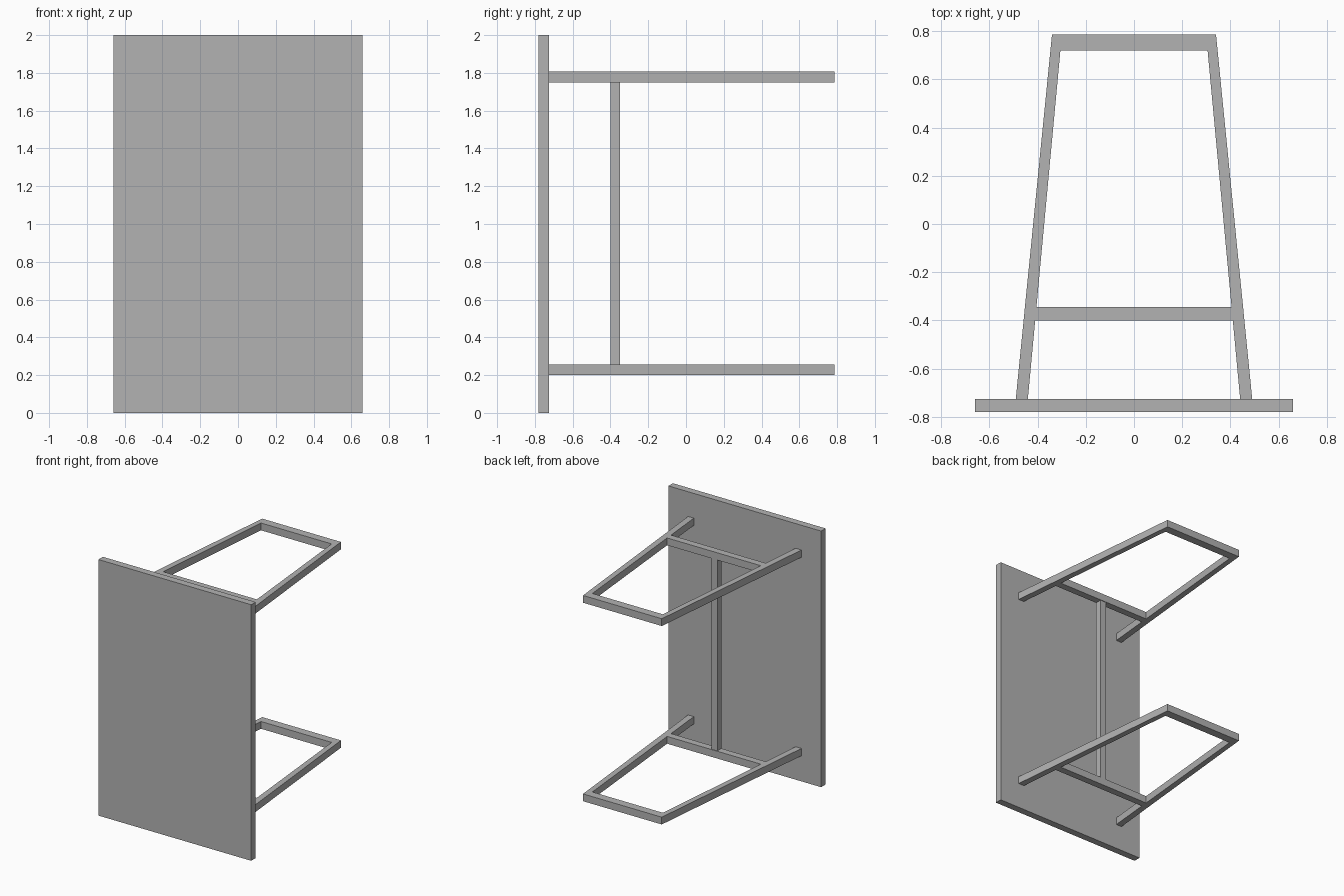
import bpy
import bmesh

cube = bpy.data.objects.get("Cube")
if cube:
    bpy.data.objects.remove(cube, do_unlink=True)

grey = bpy.data.materials.new("plain grey")
grey.use_nodes = True
colour = (0.45, 0.45, 0.45, 1)
grey.diffuse_color = colour
grey.node_tree.nodes["Principled BSDF"].inputs["Base Color"].default_value = colour


def prism(name, outline, z0, z1):
    """Extrude a flat (x, y) outline from z0 up to z1."""
    bm = bmesh.new()
    face = bm.faces.new([bm.verts.new((x, y, z0)) for x, y in outline])
    top = bmesh.ops.extrude_face_region(bm, geom=[face])["geom"]
    bmesh.ops.translate(bm, vec=(0, 0, z1 - z0),
                        verts=[v for v in top if isinstance(v, bmesh.types.BMVert)])
    bmesh.ops.recalc_face_normals(bm, faces=bm.faces)
    mesh = bpy.data.meshes.new(name)
    bm.to_mesh(mesh)
    bm.free()
    mesh.materials.append(grey)
    obj = bpy.data.objects.new(name, mesh)
    bpy.context.collection.objects.link(obj)
    return obj


def box(x, y0, y1):
    return [(-x, y0), (x, y0), (x, y1), (-x, y1)]


# Upright board
prism("table_top", box(0.66, -0.78, -0.725), 0, 2)

# Two tapered leg frames, each with a crossbar
half = [(0.44, -0.725), (0.49, -0.725), (0.34, 0.785), (0.305, 0.72)]
frame = [half[0], half[1], half[2]]
frame += [(-x, y) for x, y in reversed(frame)]
frame += [(-half[3][0], half[3][1]), half[3]]
crossbar = [(-0.413, -0.40), (0.413, -0.40), (0.407, -0.345), (-0.407, -0.345)]
for side, z in (("lower", 0.2), ("upper", 1.75)):
    prism(side + "_leg_frame", frame, z, z + 0.057)
    prism(side + "_crossbar", crossbar, z, z + 0.057)

# Stretcher joining the crossbars
prism("stretcher", box(0.025, -0.40, -0.35), 0.257, 1.75)
